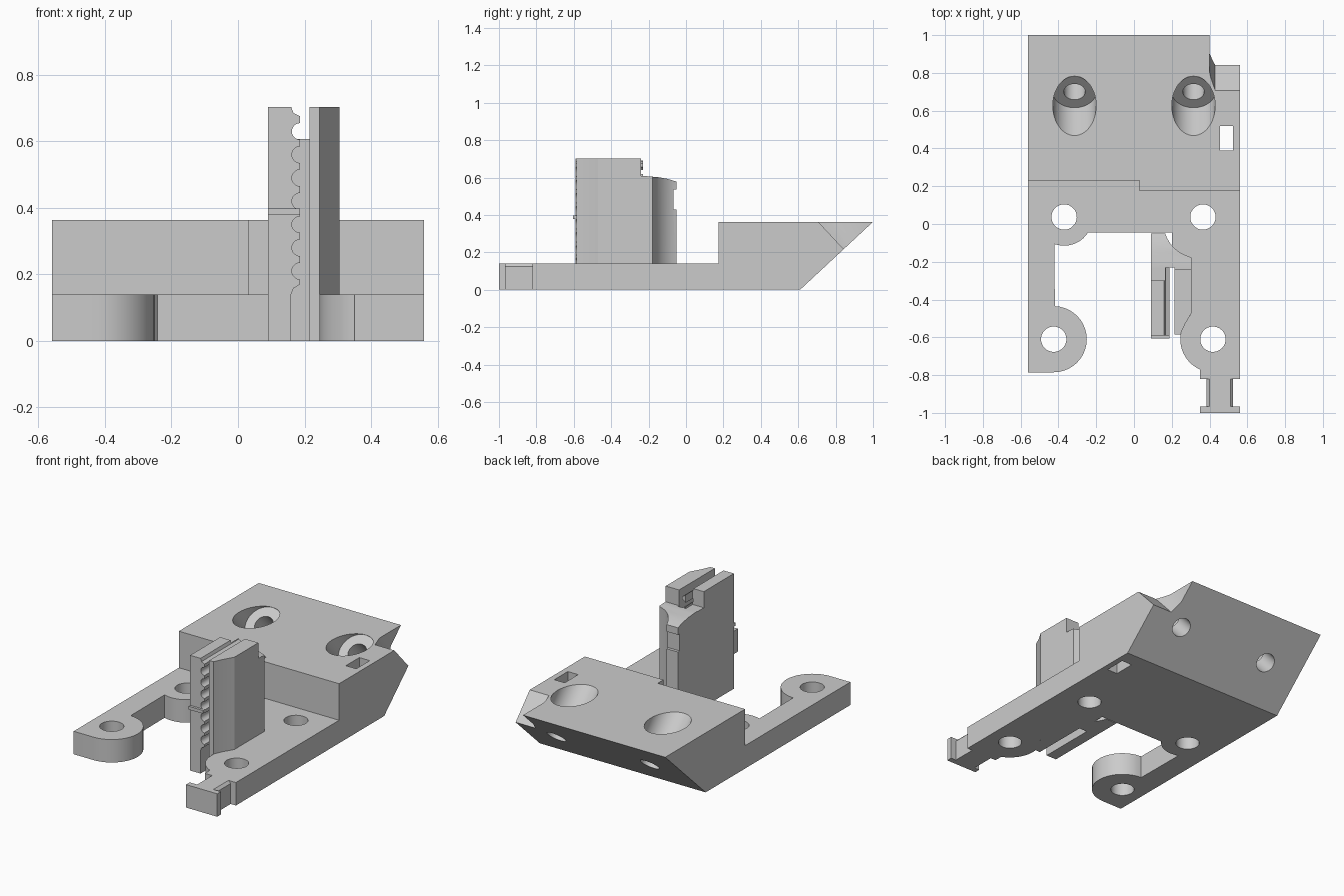
import bpy, bmesh, math
from mathutils import Vector

if "Cube" in bpy.data.objects:
    bpy.data.objects.remove(bpy.data.objects["Cube"])

grey = bpy.data.materials.new("light_grey")
grey.use_nodes = True
grey.diffuse_color = (0.6, 0.6, 0.6, 1)
grey.node_tree.nodes["Principled BSDF"].inputs["Base Color"].default_value = (0.6, 0.6, 0.6, 1)


def finish(name, bm):
    bmesh.ops.recalc_face_normals(bm, faces=bm.faces)
    mesh = bpy.data.meshes.new(name)
    bm.to_mesh(mesh)
    bm.free()
    mesh.materials.append(grey)
    obj = bpy.data.objects.new(name, mesh)
    bpy.context.collection.objects.link(obj)
    return obj


def prism(name, pts, axis, a, b):
    """Extrude a 2D outline along one axis, from a to b."""
    place = {"x": lambda p: (a, p[0], p[1]),
             "y": lambda p: (p[0], a, p[1]),
             "z": lambda p: (p[0], p[1], a)}[axis]
    bm = bmesh.new()
    face = bm.faces.new([bm.verts.new(place(p)) for p in pts])
    new = bmesh.ops.extrude_face_region(bm, geom=[face])["geom"]
    step = Vector([b - a if axis == k else 0 for k in "xyz"])
    bmesh.ops.translate(bm, vec=step, verts=[v for v in new if isinstance(v, bmesh.types.BMVert)])
    return finish(name, bm)


def box(name, x, y, z):
    return prism(name, [(x[0], y[0]), (x[1], y[0]), (x[1], y[1]), (x[0], y[1])], "z", *z)


def cylinder(name, start, direction, radius, length):
    bm = bmesh.new()
    bmesh.ops.create_cone(bm, cap_ends=True, segments=48, radius1=radius, radius2=radius, depth=length)
    d = Vector(direction).normalized()
    bm.transform(d.to_track_quat("Z", "Y").to_matrix().to_4x4())
    bmesh.ops.translate(bm, vec=Vector(start) + d * length / 2, verts=bm.verts)
    return finish(name, bm)


def arc(cx, cy, r, start, end, n=20):
    angles = [math.radians(start + (end - start) * i / n) for i in range(n + 1)]
    return [(cx + r * math.cos(t), cy + r * math.sin(t)) for t in angles]


def combine(obj, tool, operation):
    mod = obj.modifiers.new("combine", "BOOLEAN")
    mod.operation, mod.solver, mod.object = operation, "EXACT", tool
    tool.hide_render = True
    bpy.context.view_layer.objects.active = obj
    bpy.ops.object.modifier_apply(modifier=mod.name)
    bpy.data.objects.remove(tool)


# Base plate with two rounded arms
outline = [(-0.56, 0.4), (-0.56, -0.785)]
outline += arc(-0.425, -0.61, 0.175, -90, 88)
outline += arc(-0.37, 0.035, 0.15, 250, 328, 10)
outline += [(0.2, -0.045), (0.2, -0.2), (0.3, -0.2), (0.3, -0.48)]
outline += arc(0.42, -0.61, 0.175, 135, 246)
outline += [(0.35, -0.82), (0.56, -0.82), (0.56, 0.4)]
base = prism("mounting_base", outline, "z", 0, 0.14)

# Raised rear block with sloped back
block = prism("rear_block", [(0.175, 0), (0.61, 0), (1, 0.363), (0.175, 0.363)], "x", -0.56, 0.56)
combine(base, block, "UNION")
combine(base, box("step_cut", (-0.7, 0.03), (0.1, 0.23), (0.14, 0.5)), "DIFFERENCE")

# Angled corner notch with a bevelled inner wall
low = [(0.64, 0.435), (0.91, 0.145)]
mid = [(0.73, 0.43), (0.97, 0.21)]
far = [(y + 0.25, z + 0.25) for y, z in low]
bm = bmesh.new()
for x, line in ((0.43, low), (0.4, mid), (0.4, far), (0.6, low), (0.6, far)):
    for y, z in line:
        bm.verts.new((x, y, z))
bmesh.ops.convex_hull(bm, input=bm.verts)
combine(base, finish("corner_cut", bm), "DIFFERENCE")

# Slanted counterbored screw holes
axis = Vector((0, -0.68, 0.73))
for x in (-0.315, 0.315):
    seat = Vector((x, 0.7, 0.283))
    combine(base, cylinder("counterbore", seat, axis, 0.115, 0.6), "DIFFERENCE")
    combine(base, cylinder("screw_hole", seat - axis * 0.4, axis, 0.057, 0.6), "DIFFERENCE")

# Straight holes and the rectangular slot
for x, y in ((-0.37, 0.037), (0.365, 0.037), (-0.425, -0.61), (0.418, -0.61)):
    combine(base, cylinder("plate_hole", (x, y, -0.1), (0, 0, 1), 0.067, 0.4), "DIFFERENCE")
combine(base, box("slot_cut", (0.455, 0.525), (0.39, 0.52), (-0.1, 0.6)), "DIFFERENCE")

# Neck and end cap on the front of the left arm
neck = [(0.385, 0), (0.525, 0), (0.525, 0.125), (0.51, 0.14), (0.4, 0.14), (0.385, 0.125)]
arm_neck = prism("arm_neck", neck, "y", -0.97, -0.81)
arm_cap = box("arm_end_cap", (0.35, 0.56), (-1, -0.965), (0, 0.14))

# Toothed rack: scalloped edge profile
edge = [(0.09, 0), (0.16, 0), (0.16, 0.14), (0.167, 0.158), (0.187, 0.17)]
for i in range(7):
    edge += arc(0.187, 0.21 + 0.07 * i, 0.025, 270, 90, 10)
edge += [(0.187, 0.675), (0.167, 0.685), (0.16, 0.703), (0.09, 0.703)]
rack = prism("toothed_rack", edge, "y", -0.59, -0.23)
combine(rack, box("rack_step_cut", (0, 0.165), (-0.3, 0), (0.605, 0.9)), "DIFFERENCE")
rib = box("rack_rib", (0.09, 0.187), (-0.605, -0.585), (0.378, 0.398))

# Guide wall facing the rack
wall = [(0.215, -0.585), (0.245, -0.585), (0.27, -0.53), (0.305, -0.47), (0.305, -0.24), (0.215, -0.24)]
guide_wall = prism("guide_wall", wall, "z", 0, 0.703)

# Lower rear column joining rack and wall, with hollow corner and curved top
foot = [(0.09, -0.235), (0.09, -0.05), (0.165, -0.05), (0.175, -0.075), (0.19, -0.1),
        (0.215, -0.13), (0.25, -0.155), (0.305, -0.178), (0.305, -0.245), (0.215, -0.245), (0.215, -0.23)]
column = prism("rear_column", foot, "z", 0, 0.607)
crown = [(-0.3, 0.62), (-0.2, 0.606), (-0.15, 0.602), (-0.1, 0.593), (-0.05, 0.578), (0, 0.56), (0, 0.8), (-0.3, 0.8)]
combine(column, prism("crown_cut", crown, "x", 0, 0.5), "DIFFERENCE")
combine(column, box("notch_cut", (0, 0.5), (-0.068, 0), (0.43, 0.535)), "DIFFERENCE")

# Smooth shading with sharp edges kept
bpy.ops.object.select_all(action="DESELECT")
for obj in (base, arm_neck, arm_cap, rack, rib, guide_wall, column):
    obj.select_set(True)
bpy.context.view_layer.objects.active = base
bpy.ops.object.shade_smooth_by_angle(angle=math.radians(25))
